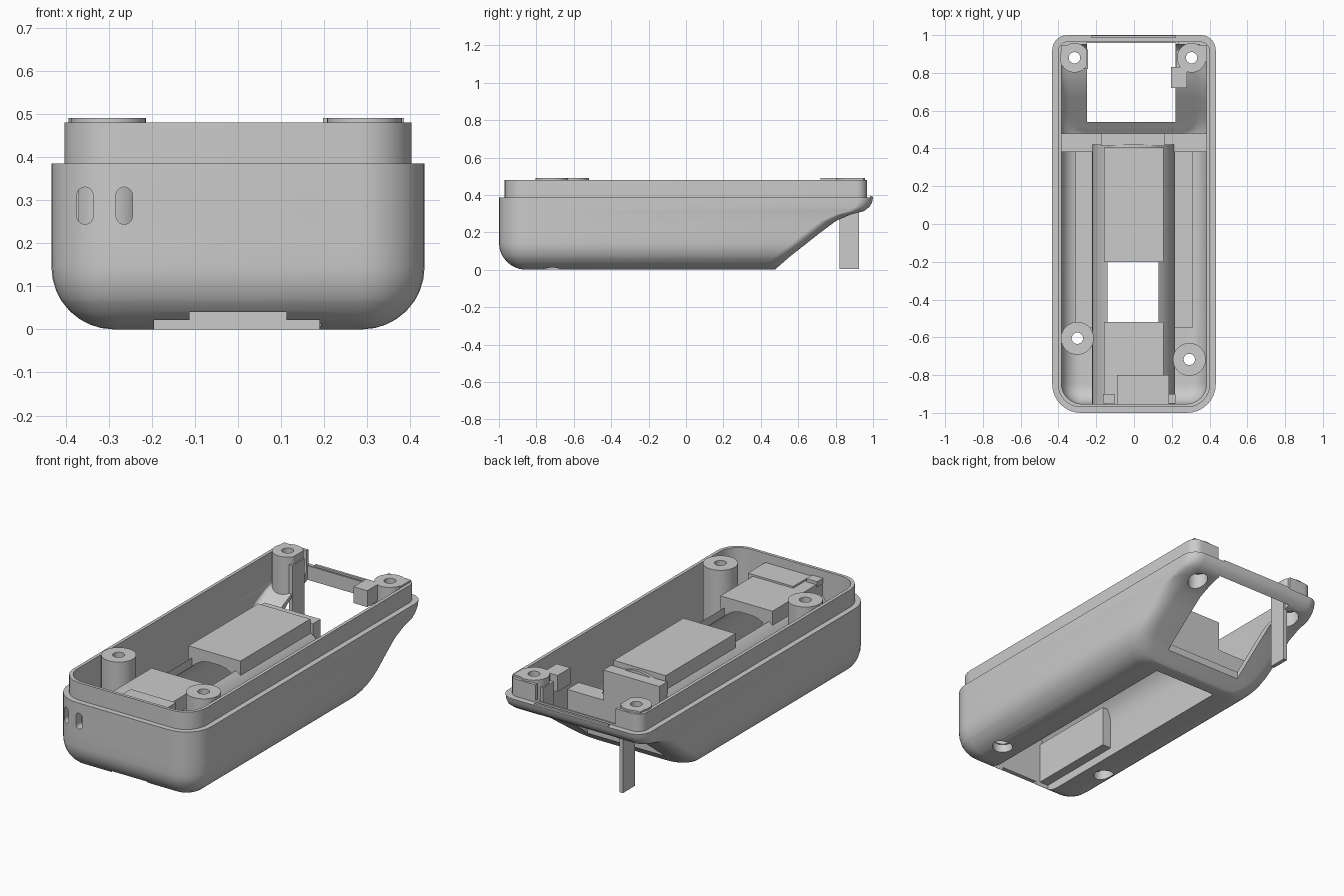
import bpy, bmesh, math

if "Cube" in bpy.data.objects:
    bpy.data.objects.remove(bpy.data.objects["Cube"])

grey = bpy.data.materials.new("plain_grey")
grey.use_nodes = True
tone = (0.6, 0.6, 0.6, 1)
grey.diffuse_color = tone
grey.node_tree.nodes["Principled BSDF"].inputs["Base Color"].default_value = tone


def finish(bm, name):
    bmesh.ops.recalc_face_normals(bm, faces=bm.faces)
    mesh = bpy.data.meshes.new(name)
    bm.to_mesh(mesh)
    bm.free()
    mesh.materials.append(grey)
    ob = bpy.data.objects.new(name, mesh)
    bpy.context.scene.collection.objects.link(ob)
    return ob


def loft(name, rings):
    bm = bmesh.new()
    loops = [[bm.verts.new(p) for p in ring] for ring in rings]
    n = len(loops[0])
    for a, b in zip(loops, loops[1:]):
        for i in range(n):
            j = (i + 1) % n
            bm.faces.new((a[i], a[j], b[j], b[i]))
    bm.faces.new(loops[0][::-1])
    bm.faces.new(loops[-1])
    return finish(bm, name)


def box(name, x0, x1, y0, y1, z0, z1):
    return loft(name, [[(x0, y0, z), (x1, y0, z), (x1, y1, z), (x0, y1, z)] for z in (z0, z1)])


def prism_y(name, profile, y0, y1):
    return loft(name, [[(x, y, z) for x, z in profile] for y in (y0, y1)])


def rod(name, x, y, r, z0, z1):
    angles = [math.tau * i / 32 for i in range(32)]
    return loft(name, [[(x + r * math.cos(a), y + r * math.sin(a), z) for a in angles] for z in (z0, z1)])


def boolean(ob, tool, kind="DIFFERENCE"):
    mod = ob.modifiers.new("cut", "BOOLEAN")
    mod.operation, mod.solver, mod.object = kind, "EXACT", tool
    bpy.context.view_layer.objects.active = ob
    bpy.ops.object.modifier_apply(modifier=mod.name)


def rounded_ring(hw, y0, y1, rf, rb, z, n=8):
    pts = []
    corners = ((hw, y1, rb, 0), (-hw, y1, rb, 1), (-hw, y0, rf, 2), (hw, y0, rf, 3))
    for x, y, r, q in corners:
        cx = x - math.copysign(r, x)
        cy = y - r if q < 2 else y + r
        for i in range(n + 1):
            a = math.pi / 2 * (q + i / n)
            pts.append((cx + r * math.cos(a), cy + r * math.sin(a), z))
    return pts


# Sloping rear end: (height, rear y)
SLOPE = [(0, .475), (.07, .555), (.2, .72), (.26, .8), (.295, .88), (.313, .95),
         (.335, .98), (.36, .995), (.385, 1)]
RIM = .385


def rear(z):
    for (a, ya), (b, yb) in zip(SLOPE, SLOPE[1:]):
        if z <= b:
            return ya + (yb - ya) * (z - a) / (b - a)
    return 1


def inset(h, r):
    return 0 if h >= r else r - math.sqrt(r * r - (r - h) ** 2)


def levels(floor, r):
    zs = {floor + r * (1 - math.cos(math.pi / 2 * i / 8)) for i in range(9)}
    zs |= {z for z, _ in SLOPE if z > floor}
    return sorted({round(z, 3) for z in zs})


def hull(name, top):
    rings = []
    for z in levels(0, .145):
        d = inset(z, .145)
        rings.append(rounded_ring(.433 - d, d - 1, rear(z), .152 - d, .08, z))
    rings += [rounded_ring(.403, -.97, .967, .122, .055, z) for z in (RIM, top)]
    return loft(name, rings)


# Main shell with stepped lip
shell = hull("case_shell", .48)
hull_clip = hull("hull_clip", .49)
rings = []
for z in levels(.045, .1):
    d = inset(z - .045, .1)
    rings.append(rounded_ring(.385 - d, d - .953, min(rear(z) - .05, .95), .11 - d, .05, z))
rings.append(rounded_ring(.385, -.953, .95, .11, .045, .55))
cavity = loft("cavity_cutter", rings)
boolean(shell, cavity)


def arch(cx, half, spring, flat_top, low):
    """Straight sides below a half-round top, cut off flat at flat_top."""
    pts = [(cx + half, low)]
    for i in range(17):
        a = math.pi * i / 16
        pts.append((cx + half * math.cos(a), min(spring + half * math.sin(a), flat_top)))
    return pts + [(cx - half, low)]


# Shared cutters
window = box("window_cutter", -.25, .22, .54, .957, -.1, .6)
bay = prism_y("bay_cutter", arch(-.003, .192, .18, .365, -.05), -.93, .41)
vent = box("vent_cutter", -.14, .13, -.52, -.2, -.1, .6)
rear_gap = box("rear_gap_cutter", -.25, .235, .9, 1.1, .395, .6)
front_notch = box("front_notch_cutter", -.112, .112, -1.1, -.9, -.1, .04)
front_step = box("front_step_cutter", -.193, .193, -1.1, -.9, -.1, .012)
cutters = [hull_clip, cavity, window, bay, vent, rear_gap, front_notch, front_step]
for tool in (window, bay, rear_gap, front_notch, front_step):
    boolean(shell, tool)

# Two slots in the front wall
for x in (-.355, -.264):
    r, prof = .019, []
    for i in range(24):
        a = math.tau * (i + .5) / 24
        prof.append((x + r * math.cos(a), .287 + r * math.sin(a) + math.copysign(.024, math.sin(a))))
    slot = prism_y("slot_cutter", prof, -1.1, -.9)
    cutters.append(slot)
    boolean(shell, slot)

# Battery bay housing: half-round tunnel with two raised flat tops
housing = prism_y("battery_housing", arch(-.003, .22, .19, .41, .04), -.952, .42)
for tool in (bay, vent):
    boolean(housing, tool)
parts = [shell, housing]
for name, y0, y1 in (("front_cover_plate", -.952, -.52), ("rear_cover_plate", -.2, .405)):
    plate = box(name, -.16, .155, y0, y1, .3, .422)
    boolean(plate, bay)
    parts.append(plate)

# Cross wall behind the bay
cross_wall = box("cross_wall", -.384, .384, .38, .48, .03, .23)
boolean(cross_wall, hull_clip, "INTERSECT")
boolean(cross_wall, bay)
parts.append(cross_wall)

# Screw posts with through holes and counterbores
for name, x, y, r, bore_top in (
        ("rear_right_post", -.315, .88, .078, .36), ("rear_left_post", .305, .88, .078, .36),
        ("front_right_post", -.3, -.605, .087, .2), ("front_left_post", .293, -.717, .087, .2)):
    post = rod(name, x, y, r, .05, .49)
    if y > 0:
        fill = box("fill", *sorted((x, math.copysign(.385, x))), .86, .948, .05, .49)
        boolean(post, fill, "UNION")
        cutters.append(fill)
        boolean(post, window)
    boolean(post, hull_clip, "INTERSECT")
    hole = rod("hole_cutter", x, y, .03, -.1, .6)
    bore = rod("bore_cutter", x, y, .052, -.1, bore_top)
    cutters += [hole, bore]
    for ob in (post, shell):
        boolean(ob, hole)
        boolean(ob, bore)
    parts.append(post)

# Small interior and hanging parts
parts += [
    box("bay_end_block", -.175, .165, .412, .48, .04, .395),
    box("bay_side_block", -.194, -.14, -.935, -.42, .045, .27),
    box("floor_ledge_left", .21, .31, -.55, .39, .035, .06),
    box("floor_ledge_right", -.31, -.21, -.55, .39, .035, .06),
    box("front_panel", -.09, .185, -.952, -.8, .375, .432),
    box("front_clip_right", -.165, -.1, -.95, -.9, .41, .44),
    box("front_clip_left", .185, .22, -.95, -.9, .2, .34),
    box("rear_catch", .197, .28, .72, .83, .4, .49),
    box("hanging_tab", -.265, -.243, .82, .925, .005, .45),
    box("rear_rib", .222, .242, .83, .92, .32, .45),
    box("rear_bar_ridge", -.225, .22, .985, .998, .375, .395),
]

for ob in cutters:
    bpy.data.objects.remove(ob)

bpy.ops.object.select_all(action="DESELECT")
for ob in parts:
    ob.select_set(True)
bpy.context.view_layer.objects.active = shell
bpy.ops.object.shade_smooth_by_angle(angle=math.radians(30))
